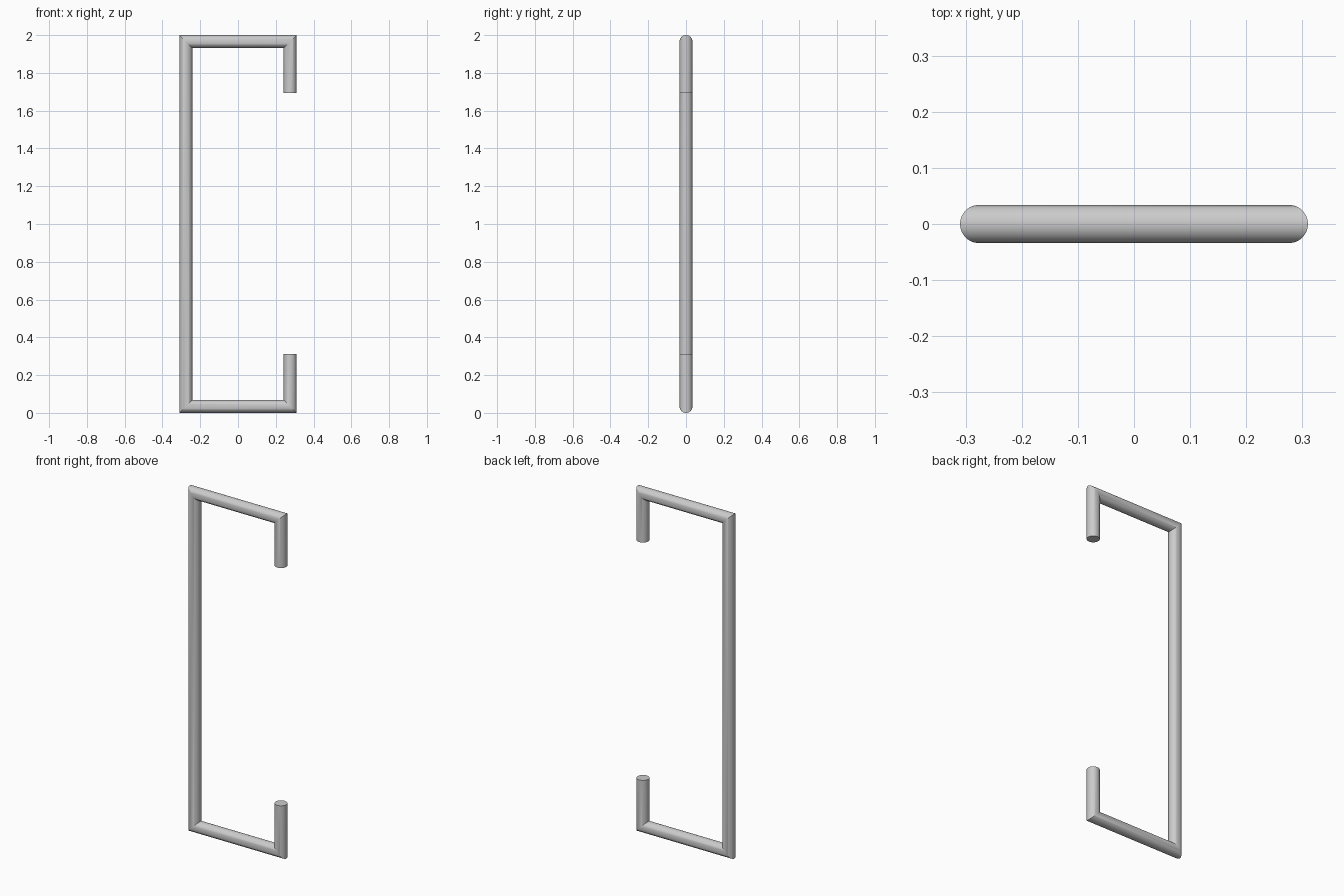
import bpy, bmesh, math

if "Cube" in bpy.data.objects:
    bpy.data.objects.remove(bpy.data.objects["Cube"])

R = 0.034          # tube radius
X = 0.31 - R       # centreline half width
SIDES = 48

# Centreline stations (x, z) with the outward mitre direction at each
path = [
    ((X, 1.693), (1, 0)),
    ((X, 2 - R), (1, 1)),
    ((-X, 2 - R), (-1, 1)),
    ((-X, R), (-1, -1)),
    ((X, R), (1, -1)),
    ((X, 0.313), (1, 0)),
]

# Round tube swept along the path with mitred corners
bm = bmesh.new()
rings = []
for (x, z), (mx, mz) in path:
    ring = []
    for i in range(SIDES):
        a = 2 * math.pi * i / SIDES
        c, s = R * math.cos(a), R * math.sin(a)
        ring.append(bm.verts.new((x + c * mx, s, z + c * mz)))
    rings.append(ring)
for a, b in zip(rings, rings[1:]):
    for i in range(SIDES):
        j = (i + 1) % SIDES
        bm.faces.new((a[i], a[j], b[j], b[i]))

# Flat end caps
bm.faces.new(rings[0])
bm.faces.new(rings[-1])
bmesh.ops.recalc_face_normals(bm, faces=bm.faces[:])

mesh = bpy.data.meshes.new("bent_tube_frame")
bm.to_mesh(mesh)
bm.free()
frame = bpy.data.objects.new("bent_tube_frame", mesh)
bpy.context.collection.objects.link(frame)
bpy.context.view_layer.objects.active = frame
frame.select_set(True)
bpy.ops.object.shade_smooth_by_angle(angle=math.radians(30))
